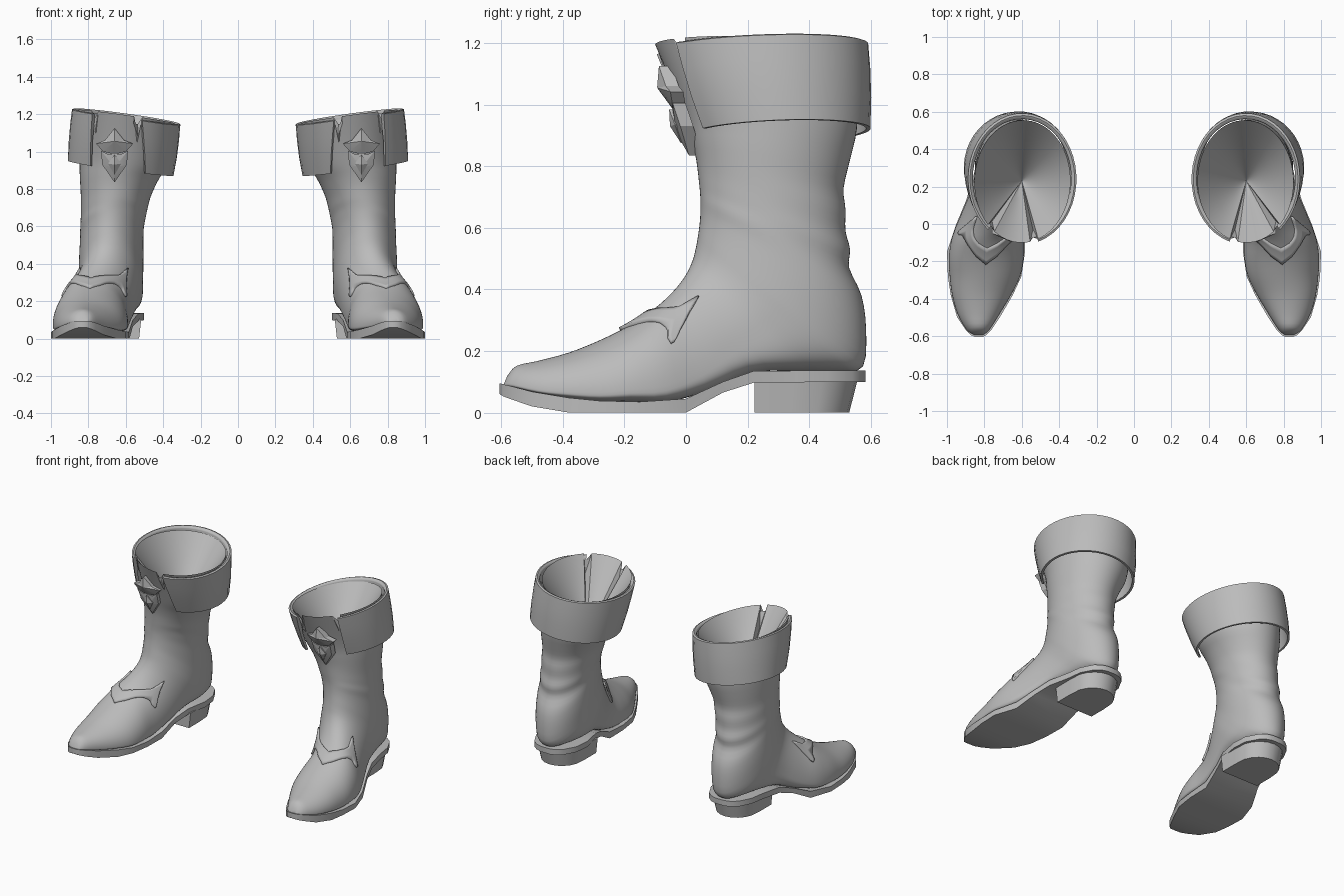
import bpy, bmesh, math
from math import sin, cos, pi, radians

if "Cube" in bpy.data.objects:
    bpy.data.objects.remove(bpy.data.objects["Cube"])

leather = bpy.data.materials.new("grey_leather")
leather.diffuse_color = (0.5, 0.5, 0.5, 1)
leather.use_nodes = True
leather.node_tree.nodes["Principled BSDF"].inputs["Base Color"].default_value = leather.diffuse_color


def finish(name, verts, faces, angle=35, thickness=0):
    """Make one part and mirror it to the other boot."""
    me = bpy.data.meshes.new(name)
    me.from_pydata(verts, [], faces)
    bm = bmesh.new()
    bm.from_mesh(me)
    bmesh.ops.recalc_face_normals(bm, faces=bm.faces)
    bm.to_mesh(me)
    bm.free()
    me.materials.append(leather)
    ob = bpy.data.objects.new(name, me)
    bpy.context.collection.objects.link(ob)
    bpy.ops.object.select_all(action='DESELECT')
    ob.select_set(True)
    bpy.context.view_layer.objects.active = ob
    bpy.ops.object.shade_smooth_by_angle(angle=radians(angle))
    if thickness:
        mod = ob.modifiers.new("thickness", 'SOLIDIFY')
        mod.thickness, mod.offset = thickness, 0
    mod = ob.modifiers.new("pair", 'MIRROR')
    mod.use_axis = (True, False, False)
    mod.use_mirror_merge = False
    return ob


def loft(rings, caps=True, closed=True):
    """Bridge equal-length rings into verts and faces."""
    n = len(rings[0])
    verts = [p for r in rings for p in r]
    faces = []
    for a in range(len(rings) - 1):
        for b in range(n if closed else n - 1):
            c = (b + 1) % n
            faces.append((a*n + b, a*n + c, (a+1)*n + c, (a+1)*n + b))
    if caps:
        faces += [tuple(range(n)), tuple(range(len(verts) - n, len(verts)))]
    return verts, faces


def tilt(x, y, z):
    """The boot tops rise towards the outside."""
    k = min(1, max(0, (z - 0.75) / 0.25))
    return (x, y, z + 0.14 * (x - 0.6) * k)


# Upper sections, toe to top:
# sole/back y z, instep/front y z, x at each, half width, widest point, squareness
foot = [
    (-.595, .085, -.58, .12, .83, .83, .025, .3, 2.5),
    (-.57, .08, -.55, .152, .835, .83, .06, .2, 3),
    (-.48, .06, -.48, .168, .832, .825, .112, .15, 4),
    (-.38, .045, -.38, .195, .815, .815, .157, .15, 4),
    (-.28, .035, -.28, .235, .797, .797, .188, .15, 4),
    (-.18, .035, -.18, .285, .79, .79, .20, .16, 4),
    (-.06, .035, -.10, .34, .778, .78, .193, .17, 4),
    (.07, .07, -.045, .39, .745, .75, .178, .22, 4),
    (.22, .13, -.005, .44, .70, .72, .17, .32, 4),
    (.38, .135, .02, .49, .672, .70, .17, .42, 3.2),
    (.50, .135, .032, .535, .668, .692, .171, .47, 2.5)]
shaft = [
    (.575, .15, .04, .58, .668, .69, .172),
    (.585, .27, .045, .62, .668, .686, .171),
    (.57, .38, .047, .655, .668, .683, .169),
    (.53, .47, .047, .69, .669, .68, .169),
    (.533, .53, .045, .72, .667, .674, .171),
    (.518, .59, .042, .75, .663, .667, .175),
    (.518, .66, .038, .785, .658, .66, .181),
    (.512, .73, .032, .825, .65, .652, .19),
    (.533, .82, .02, .875, .637, .64, .207),
    (.555, .92, .0, .94, .62, .62, .228),
    (.555, 1.05, -.04, 1.05, .605, .61, .245),
    (.555, 1.18, -.10, 1.195, .593, .60, .257)]
sections = foot + [s + (.5, 2) for s in shaft]


def surf(i, phi):
    """Point on the upper: section position i, angle phi from the instep."""
    k = min(int(i), len(sections) - 2)
    f = i - k
    p0, p1 = sections[max(k-1, 0)], sections[k]
    p2, p3 = sections[k+1], sections[min(k+2, len(sections) - 1)]
    by, bz, ty, tz, bx, tx, w, m, n = [
        b + .5*f*(c - a + f*(2*a - 5*b + 4*c - d + f*(3*(b - c) + d - a)))
        for a, b, c, d in zip(p0, p1, p2, p3)]
    s, c = sin(phi), cos(phi)
    if c >= 0:
        x, t = w * s, m + (1 - m) * c
    else:
        x, t = w * math.copysign(abs(s) ** (2/n), s), m - m * abs(c) ** (2/n)
    return tilt(bx + (tx - bx)*t + x, by + (ty - by)*t, bz + (tz - bz)*t)


# Upper: foot and shaft, with a lining running down to a point
N, STEP = 72, 3
angles = [2*pi*j/N for j in range(N)]
rings = [[surf(i / STEP, a) for a in angles]
         for i in range((len(sections) - 1)*STEP + 1)]
# Slits either side of the front tongue
for j in (N - 3, 8):
    x, y, z = rings[-1][j]
    rings[-1][j] = (x, y + .03, z - .11)
rim, apex = rings[-1], (.60, .23, .78)
for k in (.03, .35, .7, .99):
    rings.append([tuple(p + (q - p)*k for p, q in zip(v, apex)) for v in rim])
finish("boot_upper", *loft(rings), angle=50)

# Sole: y, bottom z, top z, inner x, outer x
sole = [
    (-.605, .06, .095, .812, .848), (-.594, .053, .092, .79, .872),
    (-.565, .042, .085, .762, .9), (-.5, .02, .068, .718, .945),
    (-.38, 0, .048, .648, .98), (-.28, 0, .038, .602, .995),
    (-.15, 0, .035, .583, 1.0), (0, 0, .045, .58, .95),
    (.12, .065, .10, .562, .90), (.22, .097, .135, .53, .867),
    (.36, .098, .136, .503, .835), (.46, .10, .137, .512, .82),
    (.54, .10, .137, .555, .778), (.57, .10, .137, .59, .74),
    (.583, .10, .137, .63, .70)]
finish("sole", *loft([[(l, y, b), (r, y, b), (r, y, t), (l, y, t)]
                      for y, b, t, l, r in sole]), angle=30)


# Heel block: D-shaped and tapering downwards
def heel_ring(z, k):
    pts = [(-.15, 0), (.15, 0), (.15, .13)]
    pts += [(.15*cos(a), .17 + .165*sin(a)) for a in [pi*j/10 for j in range(1, 10)]]
    pts += [(-.15, .13)]
    return [(.667 + x*k, .222 + y*k, z) for x, y in pts]


finish("heel", *loft([heel_ring(0, .92), heel_ring(.105, 1)]), angle=40)


# Folded cuff: wraps round the shaft, open at the front
def cuff_point(f, v, k):
    a0, a1 = -17 - 11*v, 39 - 4*v - 360
    a = radians(a0 + (a1 - a0)*f)
    rx, ry = (.29 - .007*v)*k, (.352 - .052*v)*k
    x = .597 + .03*v + rx*sin(a)
    y = .24 + .06*v - ry*cos(a)
    return (x, y, 1.18 - .285*v + .14*(x - .6) + .04*max(0, y))


profile = [(.05, .91), (.02, .925), (0, .965), (.015, 1), (.3, 1.012), (.65, 1.015),
           (1, 1), (1, .95), (.5, .955)]
finish("cuff", *loft([[cuff_point(j/36, v, k) for v, k in profile]
                      for j in range(37)]), angle=40)

# Instep strap: follows the upper; angle, front edge, back edge
strap = [(0, 4.65, 5.6), (15, 5.1, 5.95), (28, 5.7, 6.45), (38, 6.1, 7.0),
         (46, 6.3, 8.0), (50, 6.35, 7.35), (56, 6.3, 6.85), (62, 6.38, 6.5)]
columns = [(-a, f, b) for a, f, b in strap[:0:-1]] + strap
fine = []
for p, q in zip(columns, columns[1:]):
    fine += [tuple(u + (v - u)*k/3 for u, v in zip(p, q)) for k in range(3)]
fine.append(columns[-1])
finish("instep_strap", *loft([[surf(f + (b - f)*k/4, radians(a)) for k in range(5)]
                              for a, f, b in fine], caps=False, closed=False),
       thickness=.022)


# Front ornament: low pyramids resting on the shaft front
def front_y(x, z):
    y = .02 - .35*(z - .84) if z < 1.05 else -.0535 - .3*(z - 1.05)
    return y + 1.2*(x - .66)**2


def gem(name, half, height, base):
    outline = half + [(-x, z) for x, z in half[::-1] if x > 0]
    mid = (half[0][1] + half[-1][1]) / 2

    def ring(k, out):
        return [(.66 + x*k, front_y(.66 + x*k, mid + (z - mid)*k) - out,
                 mid + (z - mid)*k) for x, z in outline]
    finish(name, *loft([ring(1, -.03), ring(1, base), ring(.03, height)]), angle=20)


gem("ornament_winged_diamond", [(0, 1.125), (.052, 1.06), (.1, 1.042), (.06, 1.0), (0, .985)],
    .038, .012)
gem("ornament_drop", [(0, .99), (.035, .985), (.072, 1.005), (.066, .93), (0, .835)], .028, .012)
gem("ornament_drop_inset", [(0, .985), (.035, .935), (0, .875)], .04, .024)
